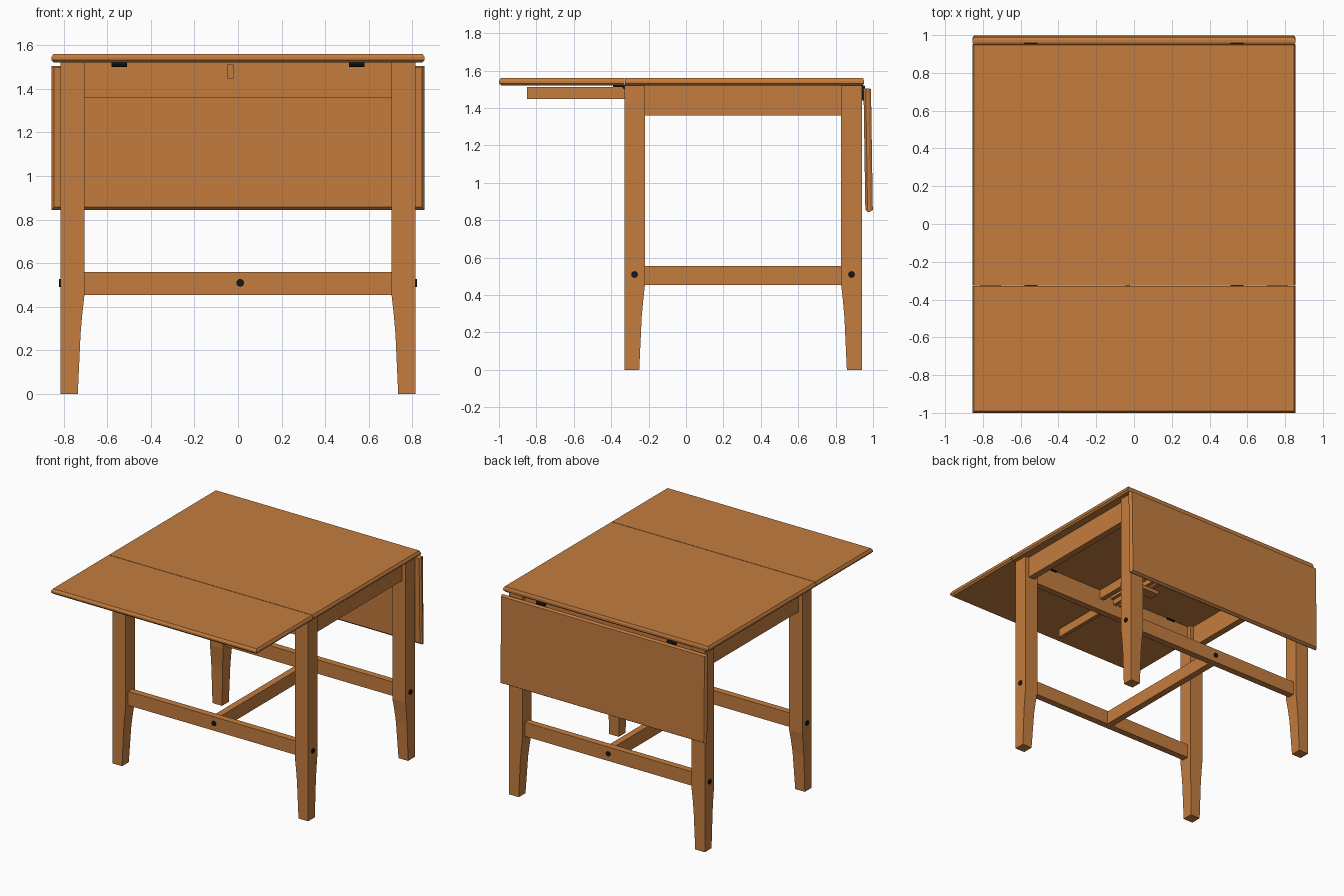
import bpy, bmesh, math
from mathutils import Matrix

if "Cube" in bpy.data.objects:
    bpy.data.objects.remove(bpy.data.objects["Cube"])


def material(name, rgb):
    m = bpy.data.materials.new(name)
    m.diffuse_color = (*rgb, 1)
    m.use_nodes = True
    m.node_tree.nodes["Principled BSDF"].inputs["Base Color"].default_value = m.diffuse_color
    return m


WOOD = material("orange brown wood", (0.55, 0.205, 0.05))
BLACK = material("black metal", (0.008, 0.008, 0.008))


def finish(name, bm, mat):
    bmesh.ops.recalc_face_normals(bm, faces=bm.faces[:])
    me = bpy.data.meshes.new(name)
    bm.to_mesh(me)
    bm.free()
    me.materials.append(mat)
    ob = bpy.data.objects.new(name, me)
    bpy.context.collection.objects.link(ob)
    return ob


def loft(name, rings, mat=WOOD):
    """Rings are (x0, x1, y0, y1, z) rectangles stacked upward."""
    bm = bmesh.new()
    loops = [[bm.verts.new(p) for p in
              ((a, c, z), (b, c, z), (b, d, z), (a, d, z))]
             for a, b, c, d, z in rings]
    bm.faces.new(loops[0])
    bm.faces.new(loops[-1])
    for lo, hi in zip(loops, loops[1:]):
        for i in range(4):
            j = (i + 1) % 4
            bm.faces.new((lo[i], lo[j], hi[j], hi[i]))
    return finish(name, bm, mat)


def box(name, x0, x1, y0, y1, z0, z1, mat=WOOD):
    return loft(name, [(x0, x1, y0, y1, z0), (x0, x1, y0, y1, z1)], mat)


def slab(name, y0, y1, z, front, back):
    """Board with moulded edges; front/back scale the chamfer on the y ends."""
    rings = []
    for dz, inset in ((0, 0.012), (0.012, 0), (0.025, 0), (0.04, 0.009)):
        rings.append((-0.856 + inset, 0.856 - inset,
                      y0 + inset * front, y1 - inset * back, z + dz))
    return loft(name, rings)


def cylinder(name, loc, axis, r, depth):
    bm = bmesh.new()
    rot = Matrix.Rotation(math.pi / 2, 4, 'Y' if axis == 'x' else 'X')
    bmesh.ops.create_cone(bm, cap_ends=True, segments=20, radius1=r, radius2=r,
                          depth=depth, matrix=Matrix.Translation(loc) @ rot)
    return finish(name, bm, BLACK)


# table top, raised front leaf, hanging back leaf
slab("table_top", -0.325, 0.952, 1.52, 0, 0.6)
slab("front_leaf", -1.0, -0.329, 1.52, 1, 0)
leaf = slab("back_leaf", -0.66, 0, 0, 1, 0.6)
t = 0.015
leaf.matrix_world = Matrix(((-1, 0, 0, 0), (0, -t, 1, 0.949),
                            (0, 1, t, 1.505), (0, 0, 0, 1)))

# legs: square above, tapering on the two inner sides below
for sx, side in ((-1, "left"), (1, "right")):
    for outer, sy, end in ((-0.33, 1, "front"), (0.94, -1, "back")):
        rings = []
        for z, w in ((0, 0.08), (0.28, 0.093), (0.37, 0.101), (0.45, 0.11), (1.52, 0.11)):
            xs = sorted((sx * 0.815, sx * (0.815 - w)))
            ys = sorted((outer, outer + sy * w))
            rings.append((*xs, *ys, z))
        loft(f"{end}_{side}_leg", rings)
        cylinder(f"{end}_{side}_leg_bolt", (sx * 0.812, outer + sy * 0.055, 0.51),
                 'x', 0.018, 0.02)
    # side aprons
    box(f"{side}_apron", *sorted((sx * 0.735, sx * 0.785)), -0.22, 0.83, 1.36, 1.52)

# end aprons, low rails and rail bolts
for y, s, end in ((-0.275, -1, "front"), (0.885, 1, "back")):
    box(f"{end}_apron", -0.705, 0.705, y - 0.025, y + 0.025, 1.36, 1.52)
    box(f"{end}_rail", -0.705, 0.705, y - 0.025, y + 0.025, 0.455, 0.56)
    cylinder(f"{end}_rail_bolt", (0.01, y + s * 0.024, 0.51), 'y', 0.018, 0.014)
box("centre_rail", -0.015, 0.035, -0.25, 0.86, 0.455, 0.555)

# sliding leaf supports and their guides
box("front_slide", -0.048, -0.02, -0.85, 0.25, 1.447, 1.512)
box("back_slide", 0.02, 0.048, -0.2, 0.9, 1.447, 1.512)
for x in (-0.085, 0.085):
    box("slide_guide", x - 0.018, x + 0.018, -0.25, 0.3, 1.45, 1.52)
box("slide_keeper", -0.14, 0.14, 0.02, 0.1, 1.42, 1.447)

# hinges
for x in (-0.545, 0.545):
    a, b = x - 0.035, x + 0.035
    box("front_hinge_plate", a, b, -0.39, -0.24, 1.512, 1.521, BLACK)
    cylinder("front_hinge_pin", (x, -0.329, 1.512), 'x', 0.011, 0.07)
    box("back_hinge_plate", a, b, 0.942, 0.95, 1.44, 1.51, BLACK)
    cylinder("back_hinge_pin", (x, 0.948, 1.511), 'x', 0.01, 0.07)
